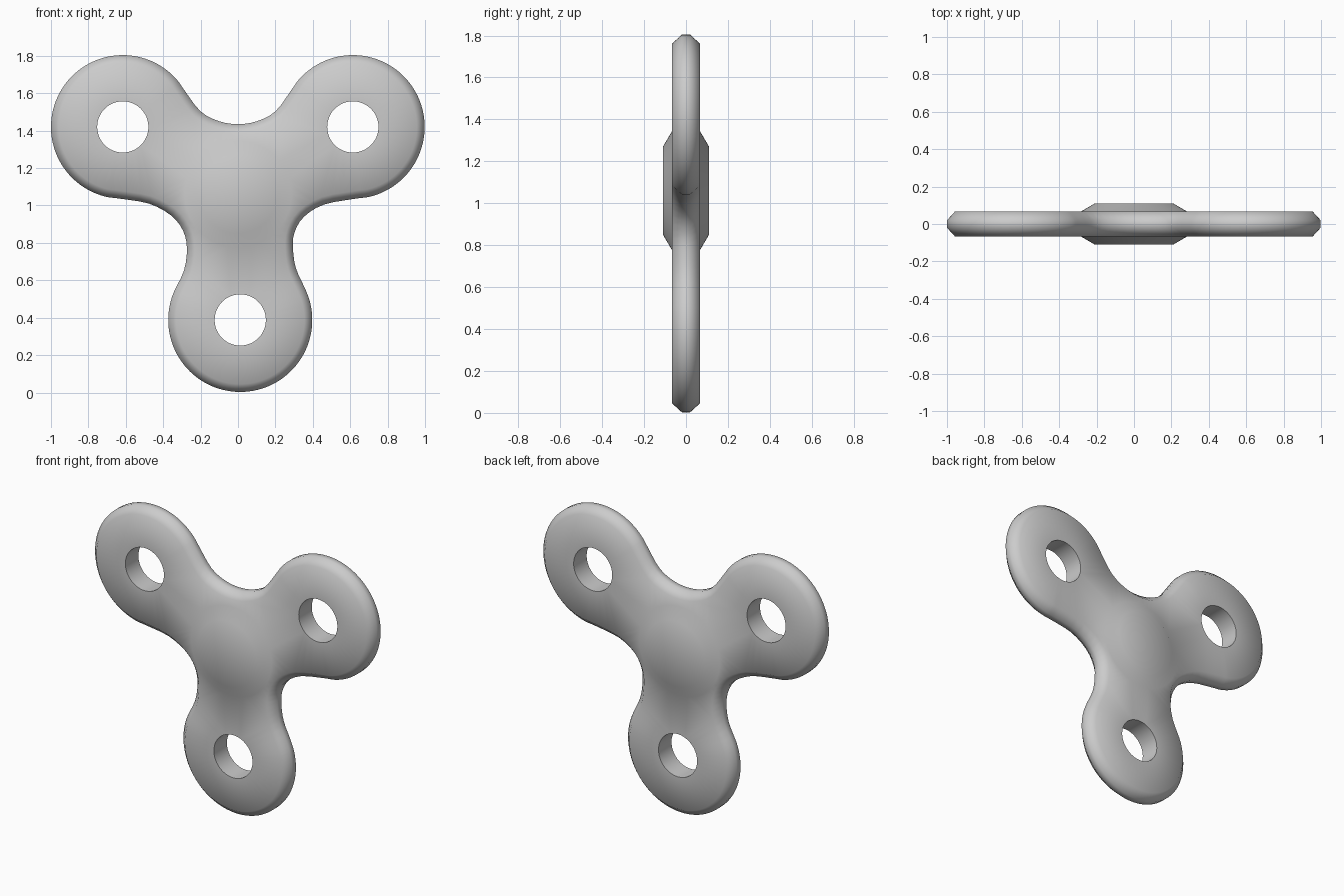
import bpy, bmesh
from math import sin, cos, radians, pi
from mathutils import Vector

if "Cube" in bpy.data.objects:
    bpy.data.objects.remove(bpy.data.objects["Cube"])

LOBES = [(0.012, 0.388), (0.614, 1.42), (-0.616, 1.42)]
LOBE_R, HOLE_R = 0.385, 0.137
HALF, RIM, CHAMFER = 0.066, 0.02, 0.042
HUB, HUB_R, HUB_TOP_R, HUB_HALF = (0.0, 1.06), 0.285, 0.21, 0.11


def arc(centre, radius, start, end, count):
    return [Vector((centre[0] + radius * cos(radians(start + (end - start) * i / (count - 1))),
                    centre[1] + radius * sin(radians(start + (end - start) * i / (count - 1)))))
            for i in range(count)]


def circle(centre, radius, count):
    return arc(centre, radius, 0, 360, count + 1)[:-1]


def smooth_loop(points, steps):
    """Closed Catmull-Rom curve through the points."""
    out, n = [], len(points)
    for i in range(n):
        a, b, c, d = (points[(i + k) % n] for k in (-1, 0, 1, 2))
        for s in range(steps):
            t = s / steps
            out.append(0.5 * (2 * b + (c - a) * t + (2 * a - 5 * b + 4 * c - d) * t * t
                              + (3 * b - a - 3 * c + d) * t ** 3))
    return out


def inset(points, amount):
    out, n = [], len(points)
    for i, p in enumerate(points):
        tangent = (points[(i + 1) % n] - points[i - 1]).normalized()
        out.append(p + Vector((-tangent.y, tangent.x)) * amount)
    return out


# three-lobed outline: lobes joined by concave necks, anticlockwise from the front
outline = arc(LOBES[0], LOBE_R, 157, 386, 22)
outline += [Vector(p) for p in [(0.31, 0.663), (0.294, 0.77), (0.302, 0.856),
                                (0.353, 0.94), (0.46, 1.005)]]
outline += arc(LOBES[1], LOBE_R - 0.001, -88, 150, 22)
outline += [Vector(p) for p in [(0.2, 1.503), (0.1, 1.45), (0, 1.435), (-0.1, 1.45), (-0.2, 1.503)]]
outline += arc(LOBES[2], LOBE_R - 0.001, 30, 268, 22)
outline += [Vector(p) for p in [(-0.476, 1.01), (-0.358, 0.947), (-0.294, 0.866),
                                (-0.273, 0.77), (-0.289, 0.652)]]
outline = smooth_loop(outline, 3)
inner = inset(outline, CHAMFER)

bm = bmesh.new()


def ring(points, y):
    return [bm.verts.new((p.x, y, p.y)) for p in points]


def bridge(a, b):
    for i in range(len(a)):
        j = (i + 1) % len(a)
        bm.faces.new((a[i], a[j], b[j], b[i]))


def loop_edges(verts):
    return [bm.edges.get((verts[i - 1], verts[i])) for i in range(len(verts))]


# chamfered rim
rim = [ring(inner, -HALF), ring(outline, -RIM), ring(outline, RIM), ring(inner, HALF)]
for a, b in zip(rim, rim[1:]):
    bridge(a, b)

# hole walls
holes = []
for c in LOBES:
    pts = circle(c, HOLE_R, 48)
    pair = (ring(pts, -HALF), ring(pts, HALF))
    bridge(*pair)
    holes.append(pair)

# raised hub and flat faces on both sides
for k, side in enumerate((-1, 1)):
    base = ring(circle(HUB, HUB_R, 64), side * HALF)
    top = ring(circle(HUB, HUB_TOP_R, 64), side * HUB_HALF)
    bridge(base, top)
    bm.faces.new(top)
    edges = loop_edges(rim[0 if side < 0 else 3]) + loop_edges(base)
    for pair in holes:
        edges += loop_edges(pair[k])
    bmesh.ops.triangle_fill(bm, edges=edges, use_beauty=True, normal=(0, side, 0))

bmesh.ops.recalc_face_normals(bm, faces=bm.faces[:])
mesh = bpy.data.meshes.new("spinner_body")
bm.to_mesh(mesh)
bm.free()
body = bpy.data.objects.new("spinner_body", mesh)
bpy.context.collection.objects.link(body)
bpy.context.view_layer.objects.active = body
body.select_set(True)
bpy.ops.object.shade_smooth_by_angle(angle=radians(60))
